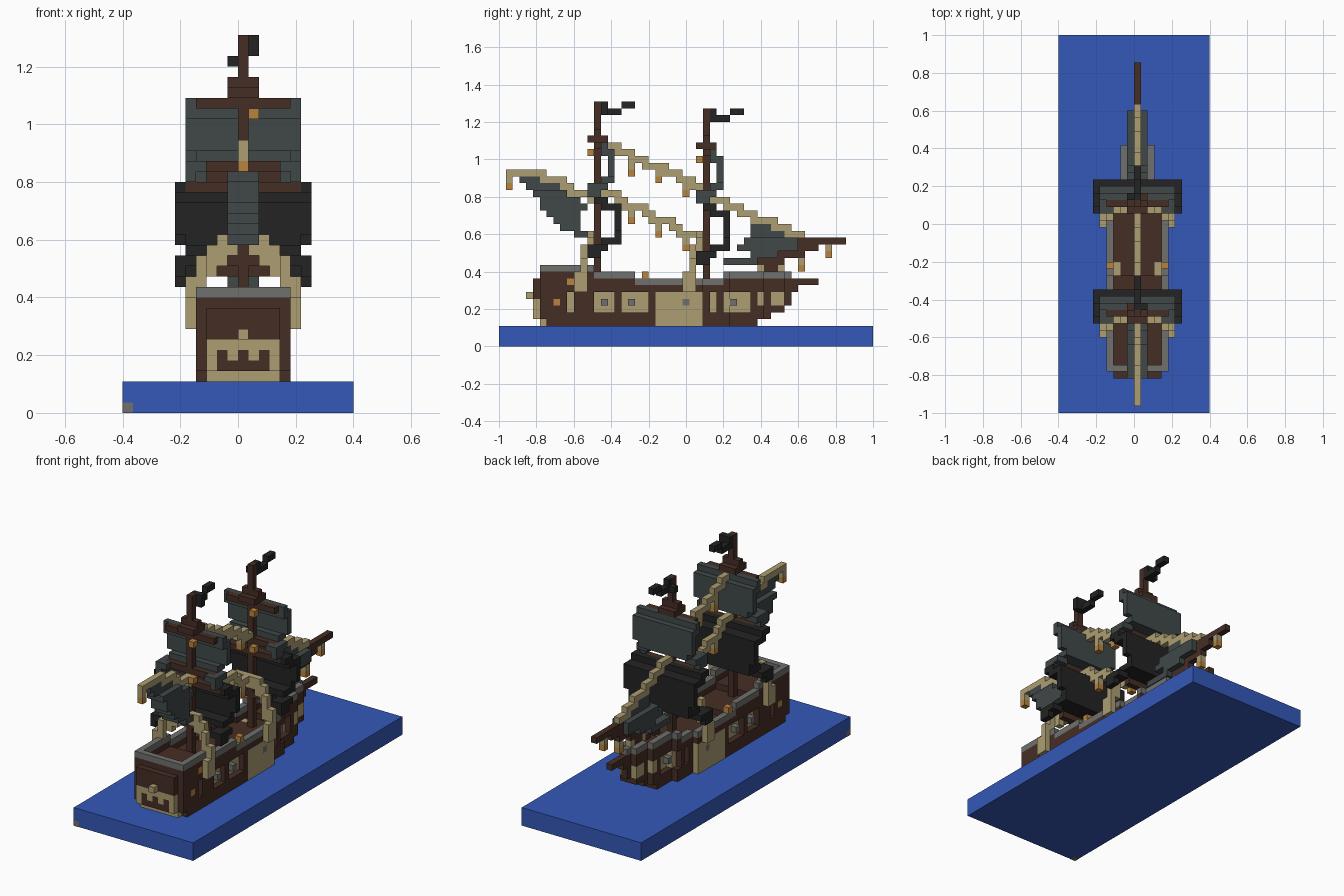
import bpy, bmesh
from mathutils import Vector

if "Cube" in bpy.data.objects:
    bpy.data.objects.remove(bpy.data.objects["Cube"])

V = 2 / 55  # edge of one block


def srgb(*rgb):
    return [((c / 255 + 0.055) / 1.055) ** 2.4 for c in rgb] + [1]


COLOURS = {
    "water_blue": srgb(52, 88, 184), "dark_wood": srgb(69, 46, 37),
    "pale_wood": srgb(172, 157, 114), "sail_grey": srgb(65, 72, 72),
    "sail_black": srgb(35, 35, 35), "rail_grey": srgb(112, 112, 110),
    "lantern_orange": srgb(184, 132, 62),
}
MATS = {}
for mat_name, colour in COLOURS.items():
    m = bpy.data.materials.new(mat_name)
    m.use_nodes = True
    m.diffuse_color = colour
    m.node_tree.nodes["Principled BSDF"].inputs["Base Color"].default_value = colour
    MATS[mat_name] = m

WOOD, PALE, GREY = "dark_wood", "pale_wood", "rail_grey"
LAMP, SAIL, BLACK = "lantern_orange", "sail_grey", "sail_black"


def build(name, cells):
    """Make one object from {(x, y, z): colour}, keeping only exposed block faces."""
    bm = bmesh.new()
    names = sorted(set(cells.values()))
    cache = {}

    def vert(p):
        key = tuple(p)
        if key not in cache:
            cache[key] = bm.verts.new((p[0] * V, p[1] * V - 1, p[2] * V))
        return cache[key]

    for cell, colour in cells.items():
        for axis in range(3):
            for side in (0, 1):
                near = list(cell)
                near[axis] += 2 * side - 1
                if tuple(near) in cells:
                    continue
                quad = []
                for a, b in ((0, 0), (1, 0), (1, 1), (0, 1)):
                    p = list(cell)
                    p[axis] += side
                    p[(axis + 1) % 3] += a
                    p[(axis + 2) % 3] += b
                    quad.append(vert(p))
                if not side:
                    quad.reverse()
                face = bm.faces.new(quad)
                face.material_index = names.index(colour)
    mesh = bpy.data.meshes.new(name)
    bm.to_mesh(mesh)
    bm.free()
    for n in names:
        mesh.materials.append(MATS[n])
    obj = bpy.data.objects.new(name, mesh)
    bpy.context.collection.objects.link(obj)


def block(cells, colour, xs, ys, zs):
    """Fill an inclusive range of blocks."""
    for x in range(xs[0], xs[1] + 1):
        for y in range(ys[0], ys[1] + 1):
            for z in range(zs[0], zs[1] + 1):
                cells[x, y, z] = colour


def slab(name, colour, low, high):
    bm = bmesh.new()
    bmesh.ops.create_cube(bm, size=1)
    for v in bm.verts:
        v.co = Vector([low[i] if v.co[i] < 0 else high[i] for i in range(3)])
    mesh = bpy.data.meshes.new(name)
    bm.to_mesh(mesh)
    bm.free()
    mesh.materials.append(MATS[colour])
    bpy.context.collection.objects.link(bpy.data.objects.new(name, mesh))


# Sea base with its small marked corner
slab("sea_base", "water_blue", (-11 * V, -1, 0), (11 * V, 1, 3 * V))
slab("base_corner", GREY, (-11 * V - .001, -1.001, -.0005), (-10 * V, -1 + V, V))


# Hull: half width, rail and deck heights along the length
def half_width(y):
    return 4 if y < 30 else 3 if y < 34 else 2 if y < 39 else 1 if y < 42 else 0


def rail_height(y):
    return 11 if y < 14 else 10 if y < 20 else 9 if y < 33 else 10 if y < 43 else 9


BOW_END = {3: 37, 4: 39, 5: 41, 6: 42, 7: 42, 8: 43, 9: 46, 10: 42, 11: 42}
PORTS = {10: 10, 14: 16, 18: 21, 31: 31, 33: 36}
port_rows = {y for a, b in PORTS.items() for y in range(a, b + 1)}
hull = {}
for y in range(6, 47):
    w, rail = half_width(y), rail_height(y)
    for z in range(3, rail + 1):
        if y > BOW_END[z] or (y == 6 and z == 3):
            continue
        for x in range(-w, w + 1):
            edge = abs(x) == w or y == 6
            if z > rail - 2 and not edge:
                continue
            colour = GREY if z == rail and edge and y < 43 else WOOD
            if abs(x) == w and 23 <= y <= 29 and z < 8:
                colour = PALE
            if y in port_rows and 4 < z < 8:
                if abs(x) == w:
                    if not (z == 6 and y in (15, 19, 34)):
                        continue
                    colour = GREY
                elif abs(x) == w - 1:
                    colour = PALE
            if y in (38, 40, 41) and z in (6, 7):
                colour = PALE
            hull[x, y, z] = colour
for x in (-4, 4):
    for y, z in ((8, 6), (10, 9), (21, 10)):
        hull[x, y, z] = LAMP
    hull[x, 27, 6] = GREY
build("hull", hull)

# Stern cabin with windows and lamp
stern = {}
block(stern, WOOD, (-3, 3), (5, 5), (7, 9))
block(stern, PALE, (-3, 3), (5, 5), (4, 6))
block(stern, PALE, (-3, 3), (6, 6), (3, 3))
block(stern, WOOD, (-2, 2), (5, 5), (4, 5))
for x in (-1, 1):
    stern[x, 5, 5] = PALE
stern[0, 4, 7] = PALE
build("stern_cabin", stern)

# Bowsprit rising in steps
sprit = {}
for z, ys in {11: (38, 40), 12: (38, 41), 13: (39, 44), 14: (41, 46), 15: (44, 50)}.items():
    block(sprit, WOOD, (0, 0), ys, (z, z))
for y, z in ((48, 13), (44, 11), (41, 10), (38, 10)):
    sprit[0, y, z + 1] = PALE
    sprit[0, y, z] = LAMP
build("bowsprit", sprit)

# Sail rows: height -> (first y, last y, half width)
LOWER = {21: (14, 15, 6), 20: (15, 17, 6), 19: (17, 17, 6), 18: (17, 17, 6),
         17: (17, 17, 6), 16: (17, 17, 5), 15: (15, 17, 5)}
UPPER = {29: (15, 15, 5), 28: (15, 16, 5), 27: (16, 16, 5), 26: (16, 16, 5),
         25: (16, 16, 5), 24: (15, 16, 4)}


def rigged_mast(name, dy, dz):
    mast, upper, lower = {}, {}, {}
    my = 14 + dy
    block(mast, WOOD, (0, 0), (my, my), (8, 35 + dz))
    block(mast, WOOD, (-1, 1), (my - 1, my + 1), (30 + dz, 30 + dz))
    block(mast, WOOD, (-1, 1), (my, my), (31 + dz, 31 + dz))
    for z, w in ((29, 4), (23, 4), (21, 5), (14, 3)):  # yards
        block(mast, WOOD, (-w, w), (my, my), (z + dz, z + dz))
    for z in (28, 22):
        mast[1, my - 1, z + dz] = LAMP
    build(name + "_mast", mast)
    for cells, rows, colour in ((upper, UPPER, SAIL), (lower, LOWER, BLACK)):
        for z, (a, b, w) in rows.items():
            block(cells, colour, (-w, w), (a + dy, b + dy), (z + dz, z + dz))
    for s in (-1, 1):  # trailing sail corners
        for cells, colour, xs, z in ((upper, SAIL, (4, 5), 23), (lower, BLACK, (5, 6), 14)):
            span = tuple(sorted((s * xs[0], s * xs[1])))
            block(cells, colour, span, (13 + dy, 15 + dy), (z + dz, z + dz))
            block(cells, colour, (s * xs[1],) * 2, (13 + dy, 14 + dy), (z - 1 + dz, z + dz))
    for x in range(-5, 6):  # clear room for the yards
        lower.pop((x, my, 21 + dz), None)
    for x in range(-4, 5):
        upper.pop((x, my, 23 + dz), None)
    build(name + "_upper_sail", upper)
    build(name + "_lower_sail", lower)
    flag = {}
    block(flag, BLACK, (0, 0), (my + 1, my + 1), (34 + dz, 35 + dz))
    block(flag, BLACK, (0, 0), (my + 2, my + 3), (34 + dz, 34 + dz))
    block(flag, BLACK, (0, 0), (my + 4, my + 5), (35 + dz, 35 + dz))
    s = -1 if dz else 1
    block(flag, BLACK, (s, s), (my + 1, my + 1), (34 + dz, 35 + 2 * dz))
    build(name + "_flag", flag)
    # Shrouds stepping down to the rail on both sides
    shroud = {}
    for s in (-1, 1):
        for x, y, low, high in ((1, 13, 15, 16), (2, 13, 14, 16), (3, 13, 13, 15),
                                (4, 12, 11, 14), (5, 12, 8, 12), (5, 11, 8, 10)):
            block(shroud, PALE, (s * x, s * x), (y + dy, y + dy), (low, high))
    build(name + "_shrouds", shroud)


rigged_mast("aft", 0, 0)
rigged_mast("fore", 16, -1)


# Stay ropes with hanging lamps
def stay(name, start, end, lamps):
    cells = {}
    (y0, z0), (y1, z1) = start, end
    last = z0
    for y in range(y0, y1 + 1):
        z = round(z0 + (z1 - z0) * (y - y0) / (y1 - y0))
        block(cells, PALE, (0, 0), (y, y), (z, last))
        last = z
        if y in lamps:
            cells[0, y, z - 1] = PALE
            cells[0, y, z - 2] = LAMP
    build(name, cells)


stay("upper_stay", (15, 29), (29, 23), (19, 23, 27))
stay("lower_stay", (15, 22), (29, 15), (19, 23, 27))
stay("jib_stay", (31, 21), (45, 15), ())
stay("gaff_rope", (5, 25), (13, 21), ())
gaff = {}
block(gaff, PALE, (0, 0), (1, 4), (25, 25))
gaff[0, 1, 24] = PALE
gaff[0, 1, 23] = LAMP
build("gaff_end", gaff)


# Fore and aft sails, three blocks thick where they billow
def long_sail(name, rows, thick_below):
    cells = {}
    for z, ys in rows.items():
        w = 1 if z < thick_below else 0
        block(cells, SAIL, (-w, w), ys, (z, z))
    build(name, cells)


long_sail("spanker_sail", {24: (3, 6), 23: (4, 8), 22: (5, 9), 21: (6, 11), 20: (6, 12),
                           19: (7, 11), 18: (8, 11), 17: (9, 11), 16: (11, 12)}, 23)
long_sail("jib_sail", {17: (37, 39), 16: (37, 41), 15: (36, 43), 14: (35, 43),
                       13: (37, 40), 12: (33, 37)}, 16)
